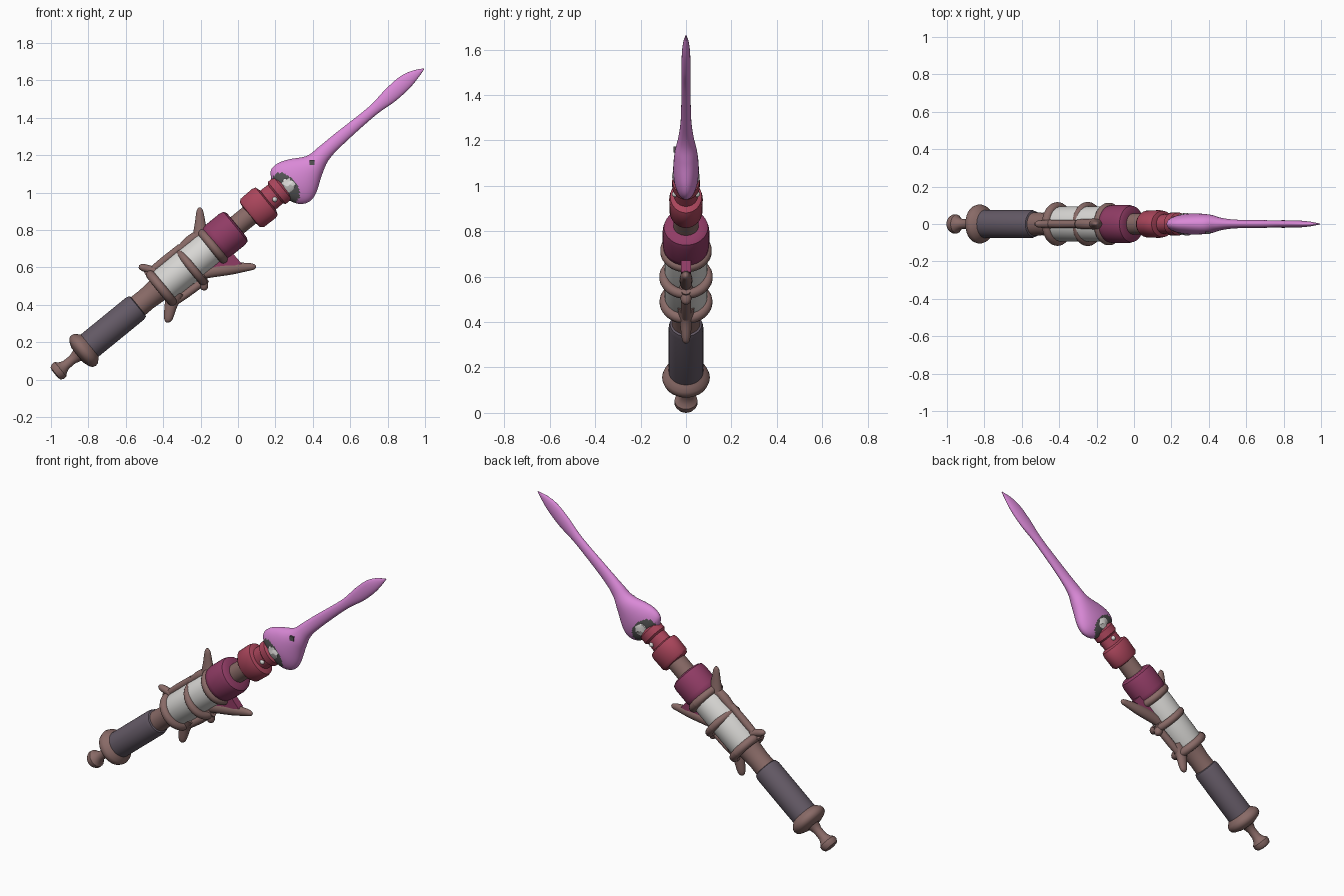
import bpy, bmesh, math, random
from mathutils import Matrix, Vector

random.seed(4)
cube = bpy.data.objects.get("Cube")
if cube:
    bpy.data.objects.remove(cube)

# Weapon frame: local x runs from pommel to tip, local z is across the blade
ANGLE = math.radians(39.2)
FRAME = Matrix.Translation((-0.955, 0, 0.05)) @ Matrix.Rotation(-ANGLE, 4, 'Y')
TO_LOCAL = FRAME.inverted()


def material(name, r, g, b):
    m = bpy.data.materials.new(name)
    m.use_nodes = True
    m.diffuse_color = (r, g, b, 1)
    m.node_tree.nodes["Principled BSDF"].inputs["Base Color"].default_value = (r, g, b, 1)
    return m


BROWN = material("dusty brown", .25, .145, .135)
GRIP = material("purple grey", .125, .10, .13)
MAGENTA = material("dark magenta", .28, .045, .13)
RED = material("rose red", .40, .06, .105)
PINK = material("orchid pink", .70, .25, .68)
PALE = material("pale grey", .70, .69, .67)
DARK = material("dark grey", .09, .09, .09)


def finish(name, bm, *mats, angle=40):
    bmesh.ops.recalc_face_normals(bm, faces=bm.faces[:])
    mesh = bpy.data.meshes.new(name)
    bm.to_mesh(mesh)
    bm.free()
    obj = bpy.data.objects.new(name, mesh)
    bpy.context.collection.objects.link(obj)
    for m in mats:
        mesh.materials.append(m)
    obj.matrix_world = FRAME
    bpy.ops.object.select_all(action='DESELECT')
    obj.select_set(True)
    bpy.context.view_layer.objects.active = obj
    bpy.ops.object.shade_smooth_by_angle(angle=math.radians(angle))
    return obj


def skin(rings):
    """Bridge rings of points into a closed skin."""
    bm = bmesh.new()
    loops = [[bm.verts.new(p) for p in ring] for ring in rings]
    n = len(loops[0])
    for a, b in zip(loops, loops[1:]):
        for i in range(n):
            bm.faces.new((a[i], a[(i + 1) % n], b[(i + 1) % n], b[i]))
    bm.faces.new(loops[0])
    bm.faces.new(loops[-1])
    return bm


def circle(n=40):
    return [(math.cos(2 * math.pi * i / n), math.sin(2 * math.pi * i / n)) for i in range(n)]


def lathe(name, profile, mat, flat=1.0):
    rings = [[(s, r * c * flat, r * d) for c, d in circle()] for s, r in profile]
    return finish(name, skin(rings), mat)


def smooth_stations(stations, steps):
    """Catmull-Rom interpolation of station tuples."""
    pts = [stations[0]] + stations + [stations[-1]]
    out = []
    for a, b, c, d in zip(pts, pts[1:], pts[2:], pts[3:]):
        for k in range(steps):
            u = k / steps
            out.append([.5 * (2 * q + (r - p) * u + (2 * p - 5 * q + 4 * r - t) * u * u
                              + (3 * q - p - 3 * r + t) * u ** 3)
                        for p, q, r, t in zip(a, b, c, d)])
    return out + [list(stations[-1])]


def ring(name, s, t, radius, thick):
    rings = [[(s + thick * c, (radius + thick * d) * a, t + (radius + thick * d) * b)
              for c, d in circle(14)] for a, b in circle()]
    return finish(name, skin(rings + rings[:1]), BROWN)


def spike(name, path, flat=1.0, steps=5):
    """Rounded tapering limb through (world x, world z, radius) points."""
    pts = smooth_stations(path, steps)
    rings = []
    for i, (x, z, r) in enumerate(pts):
        before, after = pts[max(i - 1, 0)], pts[min(i + 1, len(pts) - 1)]
        d = Vector((after[0] - before[0], 0, after[1] - before[1])).normalized()
        side = Vector((-d.z, 0, d.x))
        rings.append([TO_LOCAL @ (Vector((x, 0, z)) + side * r * c + Vector((0, r * e * flat, 0)))
                      for c, e in circle(18)])
    return finish(name, skin(rings), BROWN, angle=60)


def world(s, t):
    p = FRAME @ Vector((s, 0, t))
    return p.x, p.z


# Pommel, guard and grip
lathe("pommel", [(-.032, .025), (-.027, .042), (-.01, .051), (.008, .05), (.022, .036),
                 (.045, .026), (.09, .025), (.12, .034), (.15, .06)], BROWN)
lathe("grip_guard", [(.125, .05), (.138, .085), (.15, .1), (.168, .105), (.185, .1),
                     (.2, .085), (.215, .07)], BROWN)
lathe("grip", [(.19, .076), (.52, .076), (.54, .07), (.545, .06)], GRIP)
lathe("lower_shaft", [(.53, .062), (.6, .06), (.68, .066), (.75, .08)], BROWN)

# Pale barrel held by three rings
lathe("barrel", [(.70, .085), (.73, .094), (1.02, .094), (1.08, .088)], PALE)
ring("lower_ring", .70, -.005, .092, .025)
ring("middle_ring", .895, -.022, .096, .022)
ring("upper_ring", 1.055, -.005, .09, .024)

# Bars linking the rings, above and below the barrel
for name, t0, t1 in (("upper_bar", .1, .1), ("lower_bar", -.105, -.12)):
    spike(name, [(*world(.68, t0), .018), (*world(.79, (t0 + t1) / 2), .022),
                 (*world(.92, t1), .02)])
spike("spike_base", [(*world(.89, .09), .02), (*world(.98, .095), .028),
                     (*world(1.07, .09), .02)])

# Thorn-like prongs
spike("tall_spike", [(-.20, .69, .062), (-.20, .76, .045), (-.202, .83, .03),
                     (-.204, .90, .018), (-.204, .92, .006)], .75)
spike("long_spike", [(-.21, .55, .02), (-.16, .575, .032), (-.04, .593, .032),
                     (.05, .602, .022), (.085, .603, .015), (.097, .603, .004)], .85)
spike("rear_prong", [(-.41, .56, .03), (-.46, .585, .022), (-.51, .60, .019),
                     (-.53, .605, .008)])
spike("lower_prong", [(-.33, .47, .05), (-.355, .41, .036), (-.37, .34, .026),
                      (-.375, .315, .018), (-.376, .305, .006)], .8)
spike("middle_nub", [(-.2, .56, .03), (-.185, .51, .026), (-.18, .485, .018),
                     (-.179, .477, .005)])

# Thin web behind the long spike
corners = [(-.17, .57), (.02, .62), (-.05, .70)]
finish("spike_web", skin([[TO_LOCAL @ Vector((x, y, z)) for x, z in corners]
                          for y in (-.022, .022)]), MAGENTA)

# Collars and upper shaft
lathe("magenta_collar", [(1.06, .09), (1.075, .105), (1.1, .108), (1.19, .108),
                         (1.215, .102), (1.225, .085), (1.226, .05)], MAGENTA, .95)
lathe("upper_shaft", [(1.2, .056), (1.36, .056)], BROWN)
lathe("red_collar", [(1.31, .055), (1.315, .085), (1.33, .098), (1.41, .1),
                     (1.43, .094), (1.44, .065)], RED, .74)
lathe("blade_socket", [(1.42, .066), (1.49, .064), (1.50, .076), (1.54, .076), (1.56, .05)],
      RED, .8)

# Blade: stations are (along, low edge, high edge, half thickness)
stations = [(1.515, -.05, .06, .02), (1.55, -.115, .112, .044), (1.60, -.145, .12, .055),
            (1.66, -.134, .1, .056), (1.75, -.077, .052, .049), (1.83, -.038, .049, .034),
            (1.95, -.022, .049, .023), (2.17, -.012, .046, .02), (2.30, -.02, .062, .02),
            (2.40, -.015, .066, .018), (2.47, -.002, .05, .012), (2.53, .015, .02, .002)]
rings = []
for s, lo, hi, y in smooth_stations(stations, 9):
    rings.append([(s, y * c, (lo + hi) / 2 + (hi - lo) / 2 * d) for c, d in circle(48)])
blade = skin(rings)
for f in blade.faces:
    c = f.calc_center_median()
    if ((c.x - 1.555) / .058) ** 2 + ((c.z + .01) / .092) ** 2 < 1:
        f.material_index = 1
finish("blade", blade, PINK, DARK, angle=60)

# Rough pale gem set through the blade root
gem = bmesh.new()
bmesh.ops.create_icosphere(gem, subdivisions=3, radius=1)
for v in gem.verts:
    v.co *= random.uniform(.93, 1.05)
    v.co = Vector((1.583 + .06 * v.co.x, .062 * v.co.y, -.009 + .064 * v.co.z))
finish("gem", gem, PALE, angle=20)

# Small pale rivets on both sides of the socket
for side, label in ((-1, "front"), (1, "back")):
    bm = bmesh.new()
    bmesh.ops.create_uvsphere(bm, u_segments=12, v_segments=8, radius=.014)
    bmesh.ops.translate(bm, verts=bm.verts[:], vec=(1.47, side * .048, -.02))
    finish(label + "_rivet", bm, PALE)

# Small square stud on the blade front
bm = bmesh.new()
bmesh.ops.create_cube(bm, size=.026)
bmesh.ops.rotate(bm, verts=bm.verts[:], matrix=Matrix.Rotation(ANGLE, 3, 'Y'))
bmesh.ops.translate(bm, verts=bm.verts[:], vec=(1.749, -.041, .006))
finish("blade_stud", bm, DARK)
